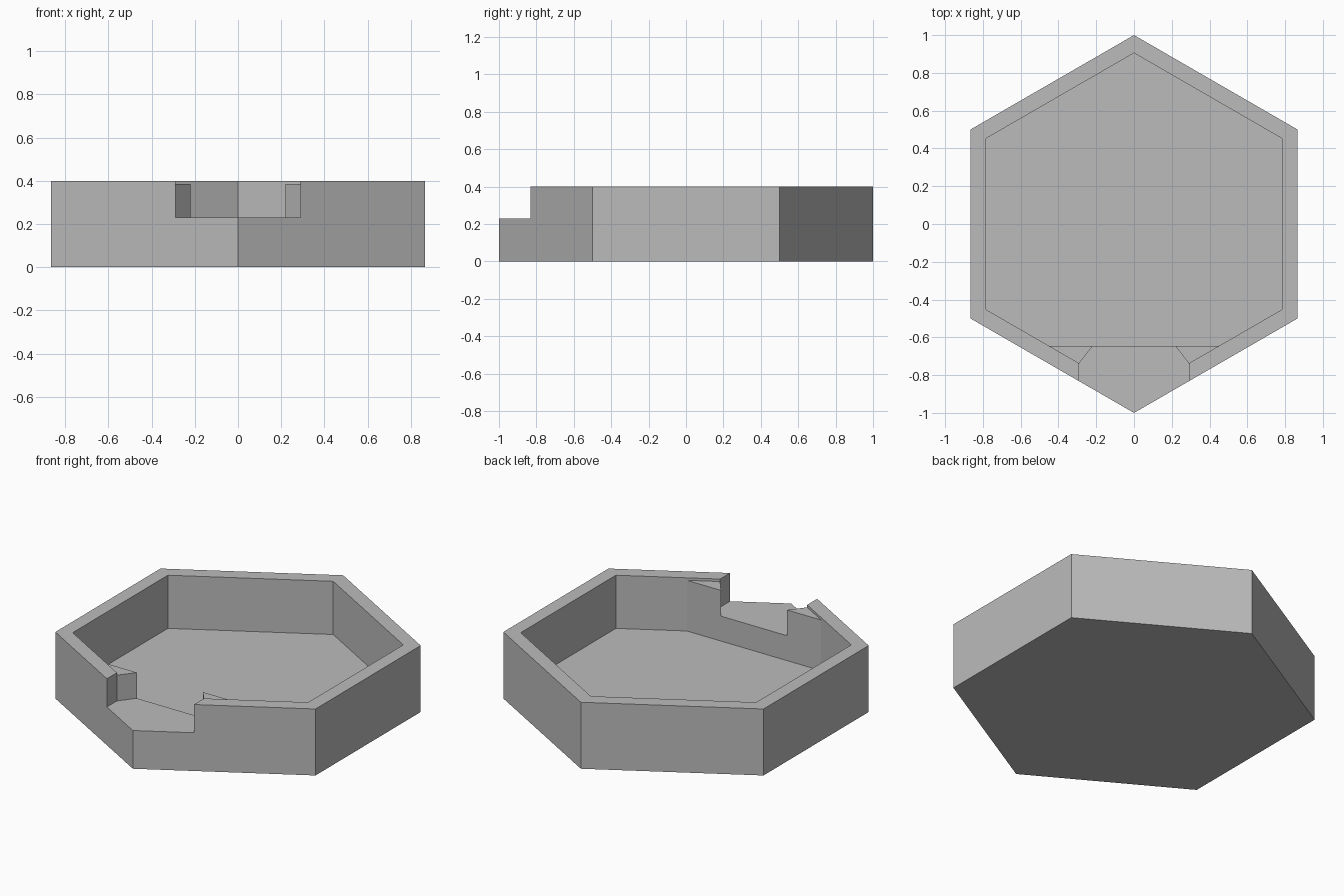
import bpy, bmesh, math

if "Cube" in bpy.data.objects:
    bpy.data.objects.remove(bpy.data.objects["Cube"])

H, FLOOR, LEDGE, NOTCH = 0.4, 0.08, 0.385, 0.23   # rim, floor, shoulder and spout heights
R_IN = 0.905                                      # inner corner radius
Y_FILL = -0.647                                   # back edge of the filled front corner
S = math.tan(math.radians(30))                    # slope of the slanted walls


def prism(name, pts, z0, z1):
    """Closed upright prism over a counter-clockwise outline."""
    bm = bmesh.new()
    face = bm.faces.new([bm.verts.new((x, y, z0)) for x, y in pts])
    ext = bmesh.ops.extrude_face_region(bm, geom=[face])
    for v in ext["geom"]:
        if isinstance(v, bmesh.types.BMVert):
            v.co.z = z1
    bmesh.ops.recalc_face_normals(bm, faces=bm.faces)
    mesh = bpy.data.meshes.new(name)
    bm.to_mesh(mesh)
    bm.free()
    obj = bpy.data.objects.new(name, mesh)
    bpy.context.collection.objects.link(obj)
    return obj


def hexagon(r):
    return [(r * math.cos(a), r * math.sin(a))
            for a in (math.radians(90 + 60 * i) for i in range(6))]


def mirrored(half):
    """Outline from its right half, listed bottom to top."""
    return half + [(-x, y) for x, y in reversed(half)]


# Solid hexagonal tray
tray = prism("hexagonal_tray", hexagon(1.0), 0, H)

# Deep basin: inner hexagon cut off straight at the front corner
inner_x = R_IN * math.cos(math.radians(30))
basin = [p for p in hexagon(R_IN) if p[1] > Y_FILL]
corner_x = (R_IN + Y_FILL) / S
i = next(k for k, p in enumerate(basin) if p[0] < 0 and p[1] < 0)
basin[i + 1:i + 1] = [(-corner_x, Y_FILL), (corner_x, Y_FILL)]

# Spout through the front corner, flared towards the wall
spout = [(0.29, -1.2), (0.29, -R_IN + 0.29 * S), (0.22, Y_FILL), (0.22, -0.5)]

cutters = [
    prism("basin_cutter", basin, FLOOR, 0.6),
    prism("shoulder_cutter", hexagon(R_IN), LEDGE, 0.6),
    prism("spout_cutter", mirrored(spout), NOTCH, 0.6),
]
for c in cutters:
    mod = tray.modifiers.new(c.name, "BOOLEAN")
    mod.operation = "DIFFERENCE"
    mod.solver = "EXACT"
    mod.object = c
    c.hide_render = True

# Bake the cuts and drop the cutters
dg = bpy.context.evaluated_depsgraph_get()
baked = bpy.data.meshes.new_from_object(tray.evaluated_get(dg))
tray.modifiers.clear()
tray.data = baked
for c in cutters:
    bpy.data.objects.remove(c)

# Plain grey
grey = bpy.data.materials.new("grey")
grey.diffuse_color = (0.5, 0.5, 0.5, 1)
grey.use_nodes = True
grey.node_tree.nodes["Principled BSDF"].inputs["Base Color"].default_value = grey.diffuse_color
tray.data.materials.clear()
tray.data.materials.append(grey)
